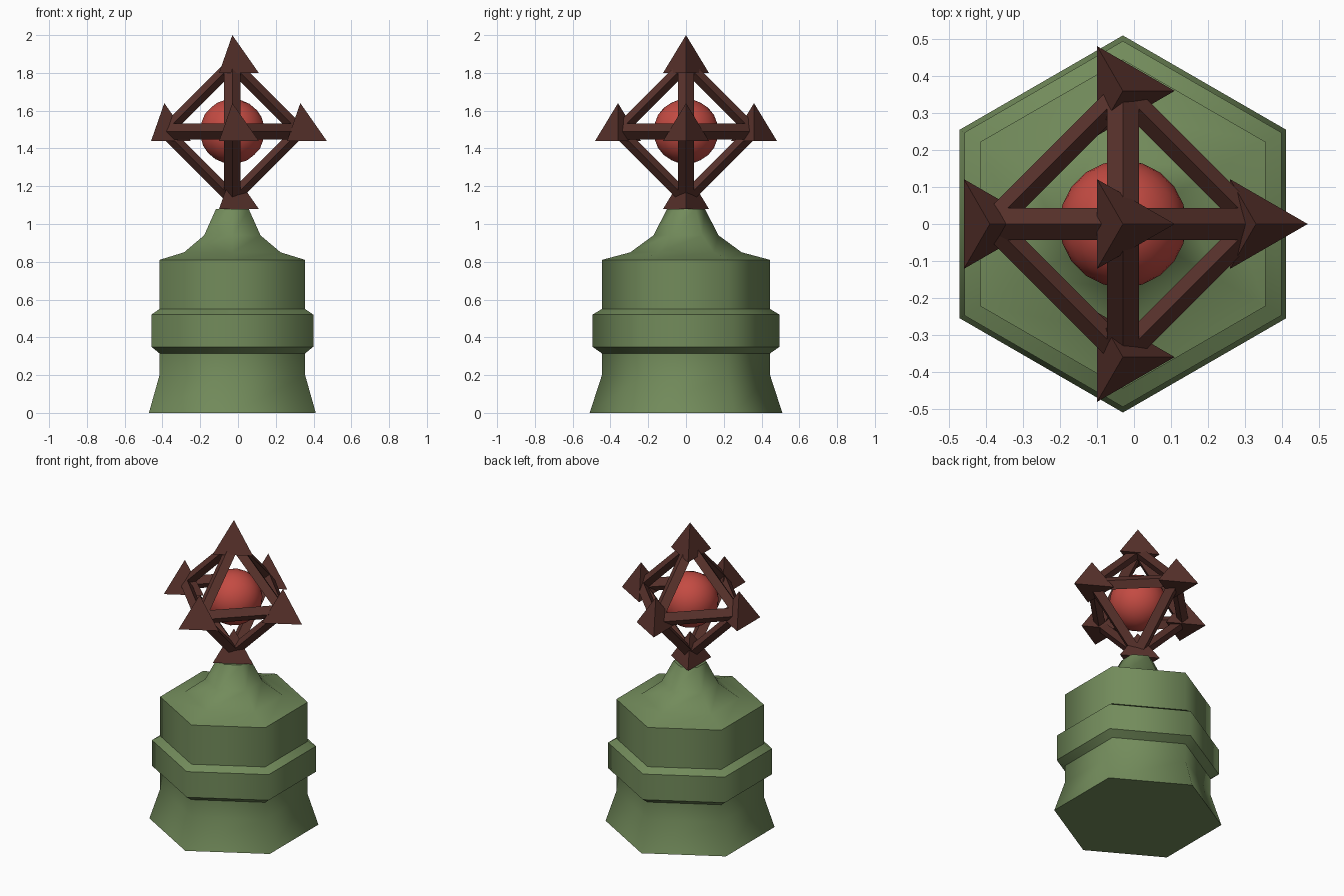
import bpy, bmesh
from math import sin, cos, pi, radians
from mathutils import Vector

if "Cube" in bpy.data.objects:
    bpy.data.objects.remove(bpy.data.objects["Cube"])

CX = -0.03                        # axis of the whole piece
CENTER = Vector((CX, 0, 1.49))    # middle of the cage


def material(name, rgb):
    m = bpy.data.materials.new(name)
    m.diffuse_color = (*rgb, 1)
    m.use_nodes = True
    m.node_tree.nodes["Principled BSDF"].inputs["Base Color"].default_value = m.diffuse_color
    return m


def finish(bm, name, mat):
    bmesh.ops.recalc_face_normals(bm, faces=bm.faces)
    me = bpy.data.meshes.new(name)
    bm.to_mesh(me)
    bm.free()
    ob = bpy.data.objects.new(name, me)
    bpy.context.collection.objects.link(ob)
    me.materials.append(mat)
    return ob


def loft(bm, rings):
    """Bridge rings of points and cap both ends; returns the vertex rings."""
    vs = [[bm.verts.new(p) for p in r] for r in rings]
    n = len(vs[0])
    for a, b in zip(vs, vs[1:]):
        for i in range(n):
            j = (i + 1) % n
            bm.faces.new((a[i], a[j], b[j], b[i]))
    bm.faces.new(vs[0][::-1])
    bm.faces.new(vs[-1])
    return vs


green = material("green", (0.17, 0.26, 0.105))
brown = material("brown", (0.10, 0.032, 0.025))
red = material("red", (0.55, 0.07, 0.055))

# Hexagonal pedestal: (radius, height, crisp ring?)
profile = [(0.51, 0.0, True), (0.445, 0.2, False), (0.445, 0.315, True),
           (0.495, 0.35, True), (0.495, 0.52, True), (0.445, 0.55, True),
           (0.445, 0.81, True), (0.295, 0.85, False), (0.172, 0.94, False),
           (0.10, 1.08, True)]
bm = bmesh.new()
rings = loft(bm, [[(CX + r * cos(pi / 2 + k * pi / 3), r * sin(pi / 2 + k * pi / 3), z)
                   for k in range(6)] for r, z, _ in profile])
for f in bm.faces:
    f.smooth = True
for ring, (_, _, crisp) in zip(rings, profile):
    if crisp:
        for i in range(6):
            bm.edges.get((ring[i], ring[(i + 1) % 6])).smooth = False
finish(bm, "pedestal", green)

# Octahedral cage: diamond-section struts along the twelve edges
axes = [Vector(v) for v in ((1, 0, 0), (-1, 0, 0), (0, 1, 0),
                            (0, -1, 0), (0, 0, 1), (0, 0, -1))]
bm = bmesh.new()
for i, a in enumerate(axes):
    for b in axes[i + 1:]:
        if abs(a.dot(b)) > 0.5:
            continue
        out = (a + b).normalized() * 0.034
        side = a.cross(b).normalized() * 0.043
        section = (out, side, -out, -side)
        loft(bm, [[CENTER + e * 0.355 + s for s in section] for e in (a, b)])
finish(bm, "cage_struts", brown)

# Upright three-sided spikes at the six cage corners
names = ("right", "left", "back", "front", "top", "bottom")
for name, a in zip(names, axes):
    bm = bmesh.new()
    c = CENTER + a * 0.36
    base = [bm.verts.new(c + Vector((0.14 * cos(t), 0.14 * sin(t), -0.05)))
            for t in (0, 2 * pi / 3, 4 * pi / 3)]
    tip = bm.verts.new(c + Vector((0, 0, 0.15)))
    bm.faces.new(base[::-1])
    for i in range(3):
        bm.faces.new((base[i], base[(i + 1) % 3], tip))
    finish(bm, name + "_spike", brown)

# Orb inside the cage
bm = bmesh.new()
bmesh.ops.create_icosphere(bm, subdivisions=3, radius=0.172)
bmesh.ops.translate(bm, verts=bm.verts, vec=CENTER)
for f in bm.faces:
    f.smooth = True
finish(bm, "orb", red)
